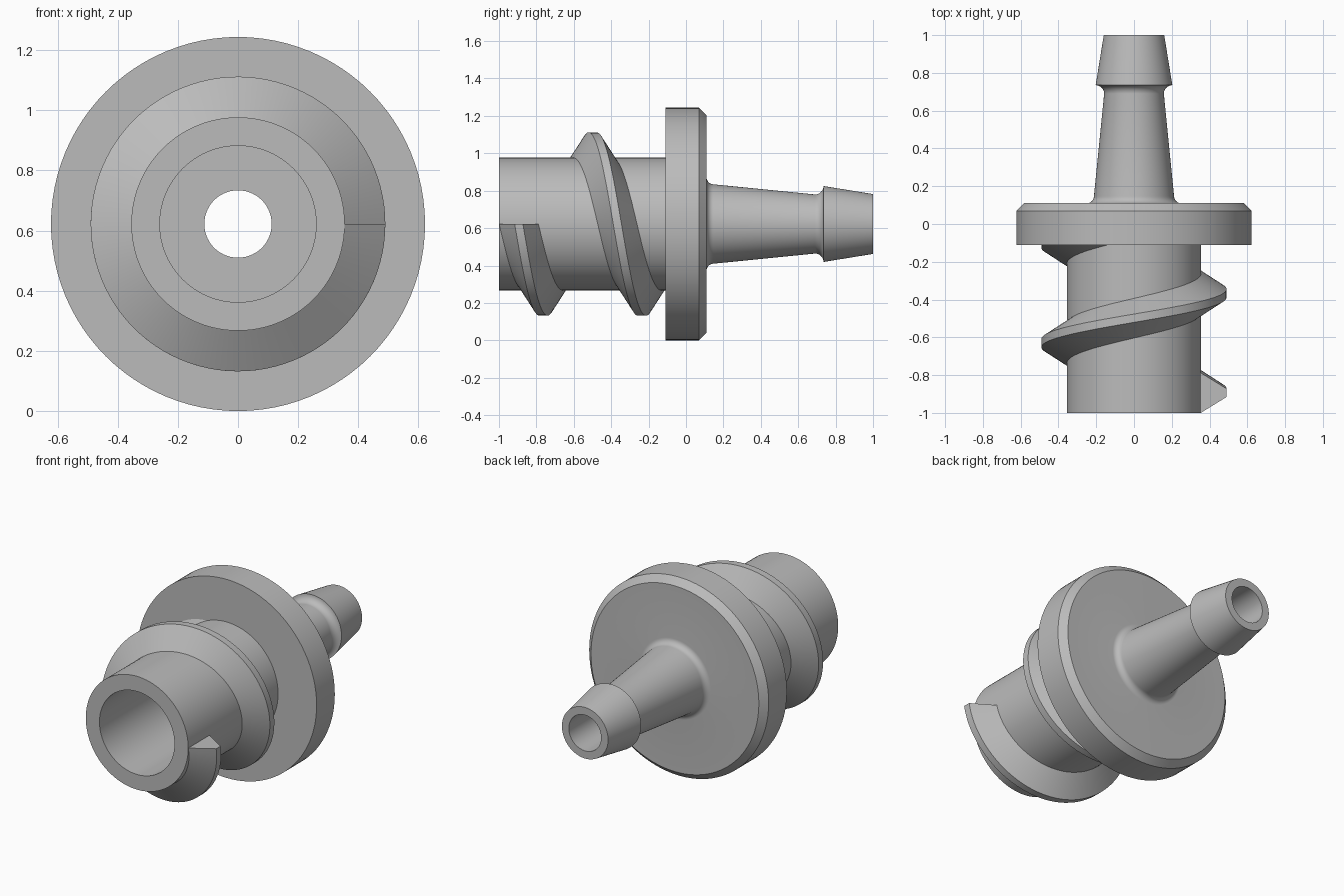
import bpy, bmesh
from math import cos, sin, pi, radians
from mathutils import Vector, Matrix

cube = bpy.data.objects.get("Cube")
if cube:
    bpy.data.objects.remove(cube)

AXIS_Z = 0.622        # height of the fitting's axis
SEGMENTS = 96

grey = bpy.data.materials.new("light_grey")
grey.use_nodes = True
colour = (0.5, 0.5, 0.5, 1)
grey.diffuse_color = colour
grey.node_tree.nodes["Principled BSDF"].inputs["Base Color"].default_value = colour


def finish(name, bm):
    bmesh.ops.recalc_face_normals(bm, faces=bm.faces)
    mesh = bpy.data.meshes.new(name)
    bm.to_mesh(mesh)
    bm.free()
    mesh.materials.append(grey)
    obj = bpy.data.objects.new(name, mesh)
    bpy.context.collection.objects.link(obj)
    bpy.ops.object.select_all(action='DESELECT')
    obj.select_set(True)
    bpy.context.view_layer.objects.active = obj
    bpy.ops.object.shade_smooth_by_angle(angle=radians(25))
    return obj


def place(r, y, angle):
    return Vector((r * cos(angle), y, AXIS_Z + r * sin(angle)))


def arc(r, y, radius, start, end, steps=8):
    angles = [radians(start + (end - start) * i / steps) for i in range(steps + 1)]
    return [(r + radius * cos(a), y + radius * sin(a)) for a in angles]


def sweep(name, rings, closed):
    """Join matching rings of points into a skin."""
    bm = bmesh.new()
    loops = [[bm.verts.new(p) for p in ring] for ring in rings]
    pairs = list(zip(loops, loops[1:]))
    if closed:
        pairs.append((loops[-1], loops[0]))
    for a, b in pairs:
        for i in range(len(a)):
            j = (i + 1) % len(a)
            bm.faces.new((a[i], a[j], b[j], b[i]))
    if not closed:
        bm.faces.new(loops[0])
        bm.faces.new(loops[-1])
    return finish(name, bm)


# Turned body: socket barrel, chamfered flange, tapered stem, barb and bore
profile = [(0.26, -1), (0.355, -1), (0.355, -0.11), (0.622, -0.11),
           (0.622, 0.07), (0.582, 0.11)]
profile += arc(0.25, 0.148, 0.038, 270, 180)      # fillet at the stem root
profile += arc(0.203, 0.69, 0.045, 180, 90)       # fillet under the barb
profile += [(0.16, 1), (0.112, 1), (0.112, -0.11), (0.26, -0.11)]
sweep("fitting_body",
      [[place(r, y, 2 * pi * i / SEGMENTS) for r, y in profile]
       for i in range(SEGMENTS)], True)

# Helical thread, running from the mouth into the flange
section = [(0.34, -0.105), (0.355, -0.105), (0.49, -0.022),
           (0.49, 0.022), (0.355, 0.105), (0.34, 0.105)]
PITCH, START, TURNS = 0.527, -0.894, 1.69
steps = int(SEGMENTS * TURNS)
rings = []
for i in range(steps + 1):
    turn = TURNS * i / steps
    rings.append([place(r, START + PITCH * turn + y, -2 * pi * turn)
                  for r, y in section])
sweep("screw_thread", rings, False)
